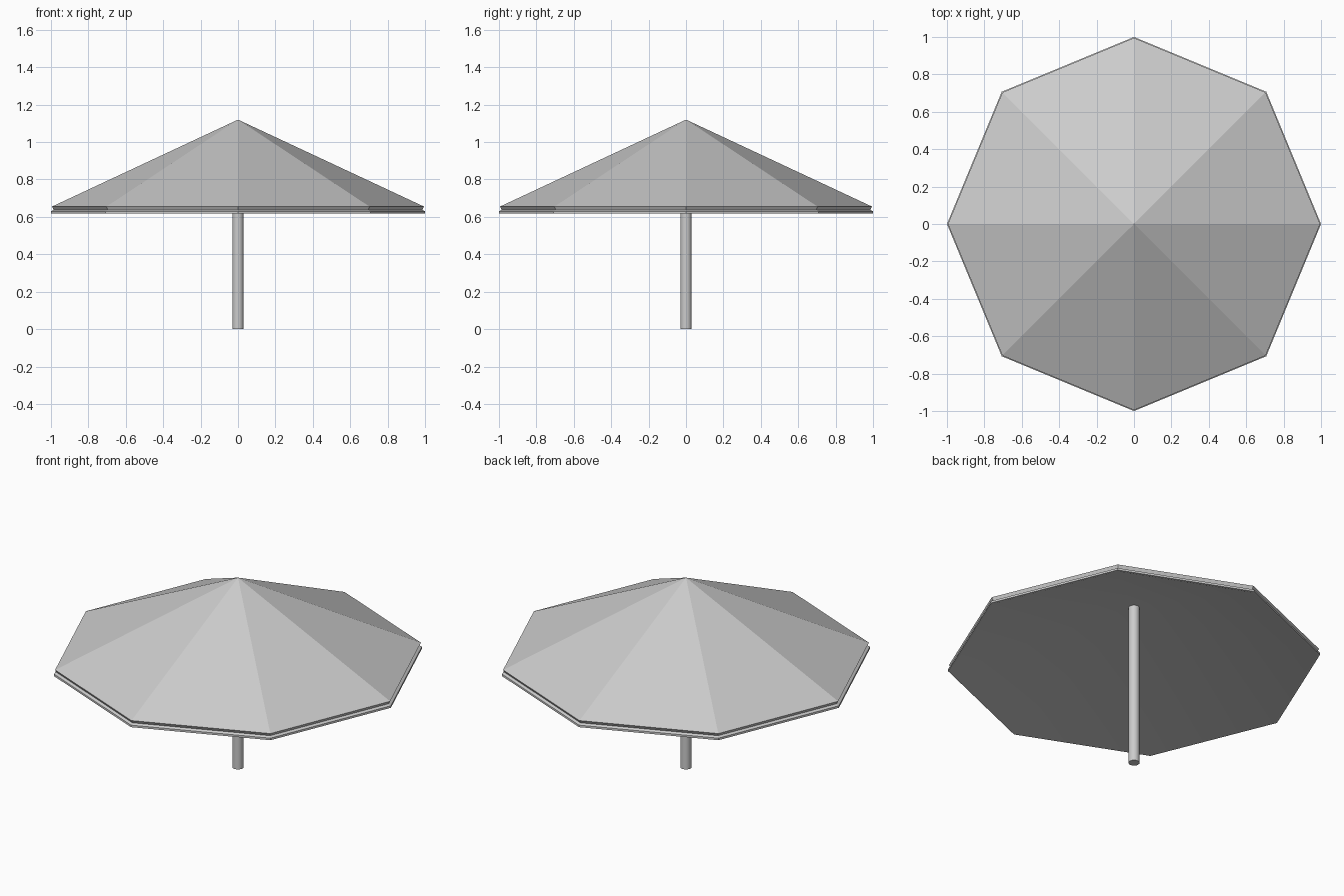
import bpy
import bmesh
from math import cos, sin, tau, radians

if "Cube" in bpy.data.objects:
    bpy.data.objects.remove(bpy.data.objects["Cube"], do_unlink=True)

grey = bpy.data.materials.new("plain grey")
grey.use_nodes = True
grey.diffuse_color = (0.6, 0.6, 0.6, 1)
grey.node_tree.nodes["Principled BSDF"].inputs["Base Color"].default_value = (0.6, 0.6, 0.6, 1)

SIDES = 8
POLE_RADIUS = 0.03
POLE_TOP = 0.97


def lathe(name, profile, sides):
    """Spin a (radius, height) profile; zero radius becomes a single point."""
    bm = bmesh.new()
    rings = []
    for r, z in profile:
        count = sides if r else 1
        rings.append([bm.verts.new((r * cos(tau * i / sides), r * sin(tau * i / sides), z))
                      for i in range(count)])
    for a, b in zip(rings, rings[1:]):
        for i in range(sides):
            j = (i + 1) % sides
            corners = [a[i % len(a)], a[j % len(a)], b[j % len(b)], b[i % len(b)]]
            bm.faces.new(list(dict.fromkeys(corners)))
    bmesh.ops.recalc_face_normals(bm, faces=bm.faces)
    mesh = bpy.data.meshes.new(name)
    bm.to_mesh(mesh)
    bm.free()
    mesh.materials.append(grey)
    obj = bpy.data.objects.new(name, mesh)
    bpy.context.collection.objects.link(obj)
    return obj


# Hollow canopy: faceted roof, grooved rim, shallow lining
canopy = lathe("canopy", [(0, 1.12), (0.995, 0.655), (0.985, 0.638), (1, 0.63),
                          (1, 0.618), (0.985, 0.618), (0, POLE_TOP)], SIDES)
for face in canopy.data.polygons:
    face.use_smooth = face.normal.z < -0.8  # only the lining is smooth

# Round pole, reaching the lining
pole = lathe("pole", [(0, 0), (POLE_RADIUS, 0), (POLE_RADIUS, POLE_TOP), (0, POLE_TOP)], 16)
bpy.context.view_layer.objects.active = pole
pole.select_set(True)
bpy.ops.object.shade_smooth_by_angle(angle=radians(40))
